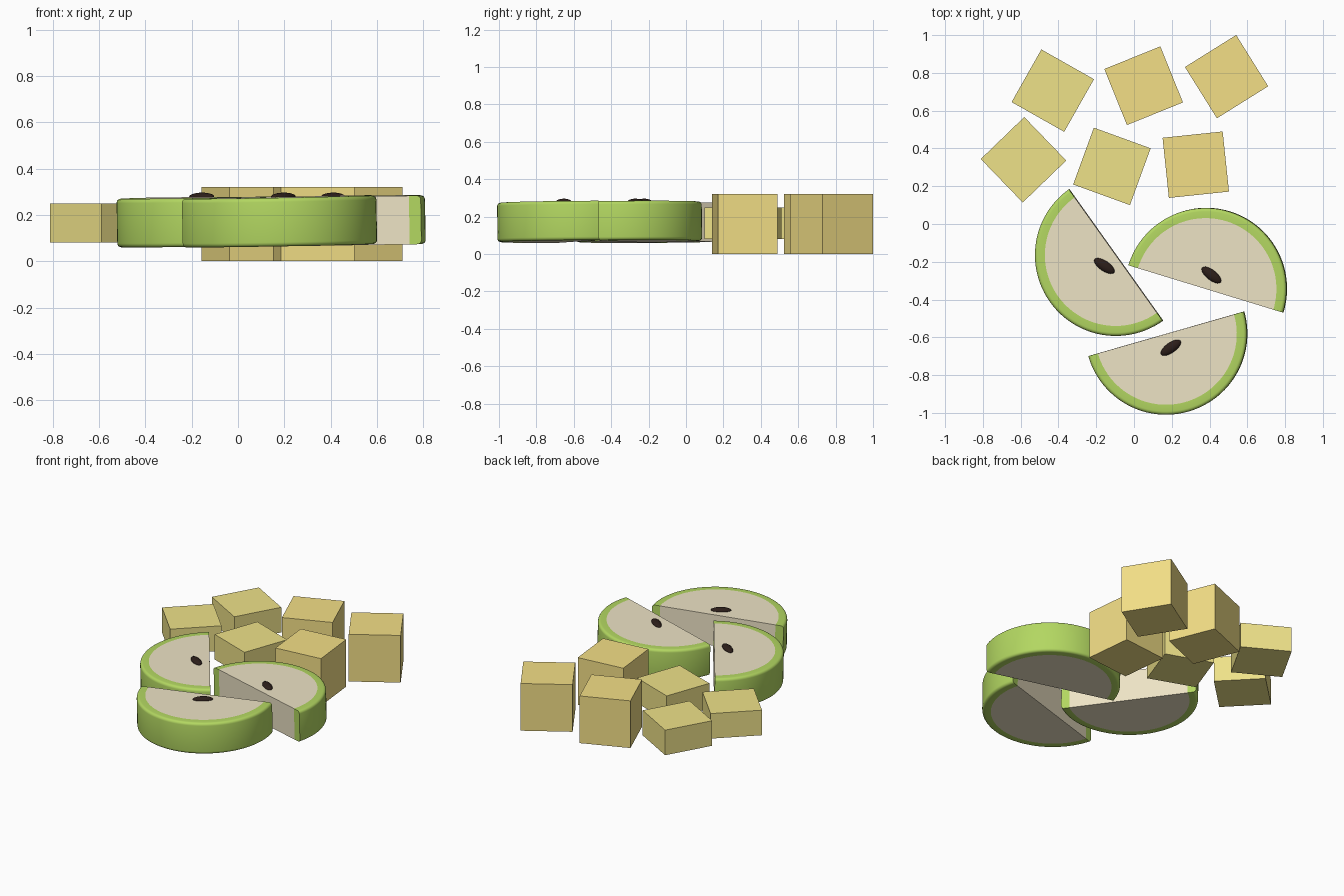
import bpy, bmesh, math
from mathutils import Matrix

if "Cube" in bpy.data.objects:
    bpy.data.objects.remove(bpy.data.objects["Cube"])

R, H, RIM = 0.428, 0.105, 0.375    # slice radius, half thickness, flesh radius
SEG = 48
TILT = Matrix.Rotation(0.008, 4, 'X') @ Matrix.Rotation(-0.018, 4, 'Y')


def material(name, rgb):
    m = bpy.data.materials.new(name)
    m.diffuse_color = (*rgb, 1)
    m.use_nodes = True
    m.node_tree.nodes["Principled BSDF"].inputs["Base Color"].default_value = m.diffuse_color
    return m


SKIN = material("green_skin", (0.45, 0.68, 0.12))
FLESH = material("pale_flesh", (0.85, 0.77, 0.56))
SEED = material("dark_seed", (0.025, 0.013, 0.01))
CHEESE = material("yellow_cheese", (0.90, 0.74, 0.24))
CHEESE_PALE = material("pale_cheese", (0.86, 0.76, 0.25))


def finish(bm, name, mat, matrix, smooth=True):
    bmesh.ops.recalc_face_normals(bm, faces=bm.faces)
    me = bpy.data.meshes.new(name)
    bm.to_mesh(me)
    bm.free()
    ob = bpy.data.objects.new(name, me)
    bpy.context.collection.objects.link(ob)
    me.materials.append(mat)
    ob.matrix_world = matrix
    if smooth:
        bpy.ops.object.select_all(action='DESELECT')
        ob.select_set(True)
        bpy.context.view_layer.objects.active = ob
        bpy.ops.object.shade_smooth_by_angle(angle=math.radians(50))
    return ob


def half_sweep(bm, profile):
    """Sweep an (r, z) profile through 180 degrees; return the vertex rows."""
    rows = []
    for i in range(SEG + 1):
        a = math.pi * i / SEG
        rows.append([bm.verts.new((r * math.cos(a), r * math.sin(a), z))
                     for r, z in profile])
    return rows


def apple_slice(tag, x, y, angle, seed_x, seed_y, seed_angle):
    place = (Matrix.Translation((x, y, 0.172)) @ TILT
             @ Matrix.Rotation(math.radians(angle), 4, 'Z'))

    # Rind: rounded rim swept around the half disc, closed at both cut ends
    b = 0.018
    rounded = [(R - b + b * math.sin(t), H - b + b * math.cos(t))
               for t in (math.pi / 2 * k / 4 for k in range(5))]
    profile = [(RIM, H)] + rounded + [(r, -z) for r, z in reversed(rounded)] + [(RIM, -H)]
    bm = bmesh.new()
    rows = half_sweep(bm, profile)
    for p, q in zip(rows, rows[1:]):
        for j in range(len(profile) - 1):
            bm.faces.new((p[j], p[j + 1], q[j + 1], q[j]))
    bm.faces.new(rows[0])
    bm.faces.new(rows[-1])
    finish(bm, "apple_skin_" + tag, SKIN, place)

    # Flesh: top, bottom and straight cut face, meeting the rind
    bm = bmesh.new()
    rows = half_sweep(bm, [(RIM, H), (RIM, -H)])
    bm.faces.new([r[0] for r in rows])
    bm.faces.new([r[1] for r in rows])
    bm.faces.new((rows[0][0], rows[0][1], rows[-1][1], rows[-1][0]))
    finish(bm, "apple_flesh_" + tag, FLESH, place)

    # Seed lying half sunk in the top
    bm = bmesh.new()
    bmesh.ops.create_uvsphere(bm, u_segments=20, v_segments=12, radius=1,
                              matrix=Matrix.Diagonal((0.063, 0.027, 0.018, 1)))
    finish(bm, "apple_seed_" + tag, SEED,
           Matrix.Translation((seed_x, seed_y, 0.278)) @ TILT
           @ Matrix.Rotation(math.radians(seed_angle), 4, 'Z'))


apple_slice("left", -0.095, -0.164, 125.5, -0.157, -0.222, -34)
apple_slice("right", 0.381, -0.343, -17, 0.41, -0.27, -38)
apple_slice("front", 0.171, -0.581, 196, 0.195, -0.655, 35)

# Cheese: centre x, centre y, turn, bottom, top, material
blocks = [
    (-0.430, 0.706, -29.5, 0.08, 0.25, CHEESE_PALE),
    (-0.585, 0.340, 44, 0.08, 0.25, CHEESE_PALE),
    (-0.117, 0.305, -20, 0.08, 0.25, CHEESE_PALE),
    (0.051, 0.732, 22, 0.0, 0.32, CHEESE),
    (0.490, 0.780, 32, 0.0, 0.32, CHEESE),
    (0.327, 0.314, 6, 0.0, 0.32, CHEESE),
]
for i, (x, y, turn, z0, z1, mat) in enumerate(blocks, 1):
    bm = bmesh.new()
    bmesh.ops.create_cube(bm, size=1,
                          matrix=Matrix.Diagonal((0.32, 0.32, z1 - z0, 1)))
    finish(bm, f"cheese_cube_{i}", mat,
           Matrix.Translation((x, y, (z0 + z1) / 2))
           @ Matrix.Rotation(math.radians(turn), 4, 'Z'), smooth=False)
